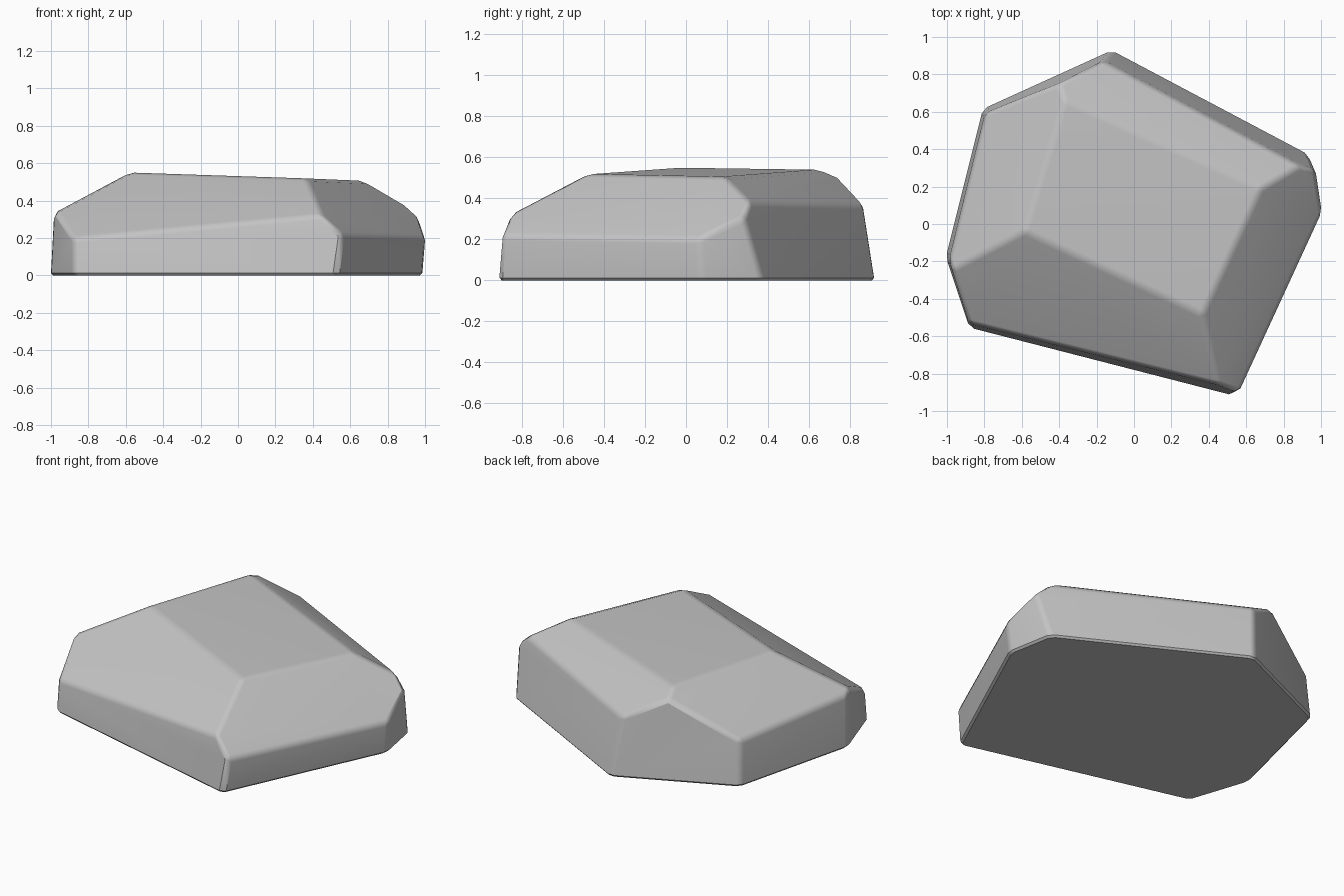
import bpy, bmesh
from math import radians
from mathutils import Vector

cube = bpy.data.objects.get("Cube")
if cube:
    bpy.data.objects.remove(cube, do_unlink=True)

# Corners of the top facet
FL, BL = (-.585, -.04, .55), (-.37, .66, .54)
BR, FR = (.68, .19, .505), (.37, -.5, .51)

# Each facet is a plane through three points
FACETS = [
    (FL, BL, BR),                                               # top
    (FL, BL, (-.97, -.17, .33)),                                # left slope
    (BL, BR, (-.15, .875, .365)),                               # back slope
    (BR, FR, (1, .07, .21)),                                    # right slope
    (FR, FL, (-.87, -.55, .19)),                                # front slope
    ((-.88, -.555, 0), (.5, -.91, 0), (.47, -.865, .31)),       # front wall
    ((.56, -.905, .22), (1.005, .06, .21), (.985, .065, 0)),    # right wall
    ((.99, .07, 0), (.935, .37, 0), (1.005, .07, .21)),         # right corner wall
    ((.94, .37, 0), (-.09, .915, 0), (.895, .31, .38)),         # back right wall
    ((-.14, .92, 0), (-.8, .62, 0), (-.4, .75, .5)),            # back left wall
    ((-1.005, -.17, 0), (-.815, .59, 0), (-.98, -.16, .33)),    # left wall
    ((-1.005, -.18, 0), (-.88, -.555, 0), (-.875, -.55, .2)),   # front left wall
]

# Chisel the stone out of a block, one facet at a time
bm = bmesh.new()
bmesh.ops.create_cube(bm, size=4)
bmesh.ops.translate(bm, verts=bm.verts, vec=(0, 0, 2))
inside = Vector((0, 0, .2))
for facet in FACETS:
    a, b, c = map(Vector, facet)
    normal = (b - a).cross(c - a).normalized()
    if normal.dot(inside - a) > 0:
        normal.negate()
    cut = bmesh.ops.bisect_plane(bm, geom=bm.verts[:] + bm.edges[:] + bm.faces[:],
                                 plane_co=a, plane_no=normal, clear_outer=True)
    rim = [e for e in cut["geom_cut"] if isinstance(e, bmesh.types.BMEdge)]
    bmesh.ops.contextual_create(bm, geom=rim)
bmesh.ops.remove_doubles(bm, verts=bm.verts, dist=.015)
bmesh.ops.recalc_face_normals(bm, faces=bm.faces)

# Worn edges: wide above, narrow around the base
for low, width in ((False, .025), (True, .012)):
    edges = [e for e in bm.edges if all(v.co.z < .005 for v in e.verts) == low]
    bmesh.ops.bevel(bm, geom=edges, offset=width, offset_type='OFFSET',
                    segments=1, profile=.5, affect='EDGES', clamp_overlap=True)
    if not low:
        bmesh.ops.remove_doubles(bm, verts=bm.verts, dist=.002)
bmesh.ops.recalc_face_normals(bm, faces=bm.faces)

mesh = bpy.data.meshes.new("stone")
bm.to_mesh(mesh)
bm.free()
stone = bpy.data.objects.new("stone", mesh)
bpy.context.collection.objects.link(stone)

# Plain grey stone
grey = bpy.data.materials.new("stone_grey")
grey.use_nodes = True
colour = (.55, .55, .55, 1)
grey.diffuse_color = colour
grey.node_tree.nodes["Principled BSDF"].inputs["Base Color"].default_value = colour
mesh.materials.append(grey)

# Soft bevels between flat facets
bpy.context.view_layer.objects.active = stone
stone.select_set(True)
bpy.ops.object.shade_smooth_by_angle(angle=radians(30))
soft = stone.modifiers.new("facet_normals", 'WEIGHTED_NORMAL')
soft.keep_sharp = True
